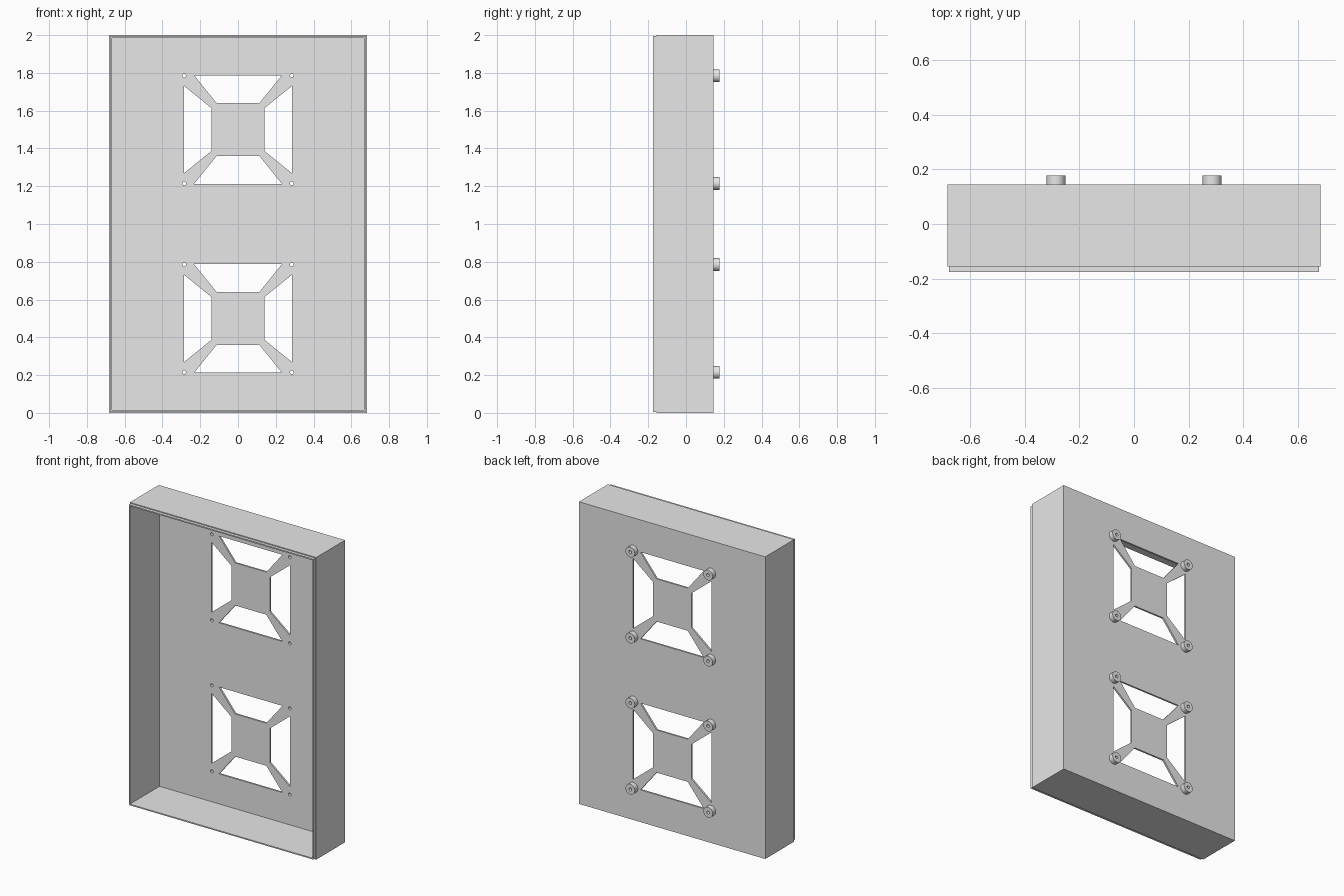
import bpy, bmesh, math
from mathutils import Matrix

if "Cube" in bpy.data.objects:
    bpy.data.objects.remove(bpy.data.objects["Cube"])

grey = bpy.data.materials.new("light grey")
grey.use_nodes = True
grey.diffuse_color = (0.8, 0.8, 0.8, 1)
grey.node_tree.nodes["Principled BSDF"].inputs["Base Color"].default_value = (0.8, 0.8, 0.8, 1)


def rect(half_w, z0, z1):
    return [(-half_w, z0), (half_w, z0), (half_w, z1), (-half_w, z1)]


def circle(cx, cz, r, n=32):
    return [(cx + r * math.cos(math.tau * i / n), cz + r * math.sin(math.tau * i / n))
            for i in range(n)]


def extrude_outline(name, loops, y0, y1):
    """Fill closed x/z outlines (inner ones become holes) and extrude from y0 to y1."""
    curve = bpy.data.curves.new(name + "_outline", "CURVE")
    curve.dimensions = "2D"
    curve.fill_mode = "BOTH"
    curve.extrude = (y1 - y0) / 2
    for pts in loops:
        spline = curve.splines.new("POLY")
        spline.points.add(len(pts) - 1)
        for p, (x, z) in zip(spline.points, pts):
            p.co = (x, z, 0, 1)
        spline.use_cyclic_u = True
    temp = bpy.data.objects.new(name + "_outline", curve)
    bpy.context.collection.objects.link(temp)
    deps = bpy.context.evaluated_depsgraph_get()
    mesh = bpy.data.meshes.new_from_object(temp.evaluated_get(deps))
    bpy.data.objects.remove(temp)
    bpy.data.curves.remove(curve)

    # Stand the profile upright and weld caps to sides
    mesh.transform(Matrix.Translation((0, (y0 + y1) / 2, 0)) @ Matrix.Rotation(math.pi / 2, 4, "X"))
    bm = bmesh.new()
    bm.from_mesh(mesh)
    bmesh.ops.remove_doubles(bm, verts=bm.verts, dist=1e-5)
    bmesh.ops.recalc_face_normals(bm, faces=bm.faces)
    bm.to_mesh(mesh)
    bm.free()
    mesh.name = name
    mesh.materials.clear()
    mesh.materials.append(grey)
    obj = bpy.data.objects.new(name, mesh)
    bpy.context.collection.objects.link(obj)
    bpy.ops.object.select_all(action="DESELECT")
    obj.select_set(True)
    bpy.context.view_layer.objects.active = obj
    bpy.ops.object.shade_smooth_by_angle(angle=math.radians(30))
    return obj


HALF_W, INNER_W, WALL = 0.682, 0.668, 0.014
FRONT, PLATE, BACK = -0.156, 0.133, 0.145
CENTRES = (0.5, 1.5)
BOLT, HOLE_R, BOSS_R = 0.285, 0.01, 0.034
corners = [(sx * BOLT, cz + sz * BOLT) for cz in CENTRES for sx in (-1, 1) for sz in (-1, 1)]

# Back plate with two four-part vents and bolt holes
trapezoid = [(-0.232, 0.287), (0.232, 0.287), (0.114, 0.141), (-0.114, 0.141)]
loops = [rect(HALF_W, 0, 2)]
for cz in CENTRES:
    for c, s in ((1, 0), (0, 1), (-1, 0), (0, -1)):
        loops.append([(x * c - z * s, cz + x * s + z * c) for x, z in trapezoid])
loops += [circle(x, z, HOLE_R, 16) for x, z in corners]
extrude_outline("back_plate", loops, PLATE, BACK)

# Side walls and the thinner stepped lip around the open front
opening = rect(INNER_W, WALL, 2 - WALL)
extrude_outline("side_walls", [rect(HALF_W, 0, 2), opening], FRONT, PLATE)
extrude_outline("front_lip", [rect(0.676, 0.006, 1.994), opening], -0.176, FRONT)

# Hollow mounting bosses on the back
for i, (x, z) in enumerate(corners):
    extrude_outline(f"mounting_boss_{i + 1}",
                    [circle(x, z, BOSS_R), circle(x, z, HOLE_R, 16)], BACK, 0.177)
